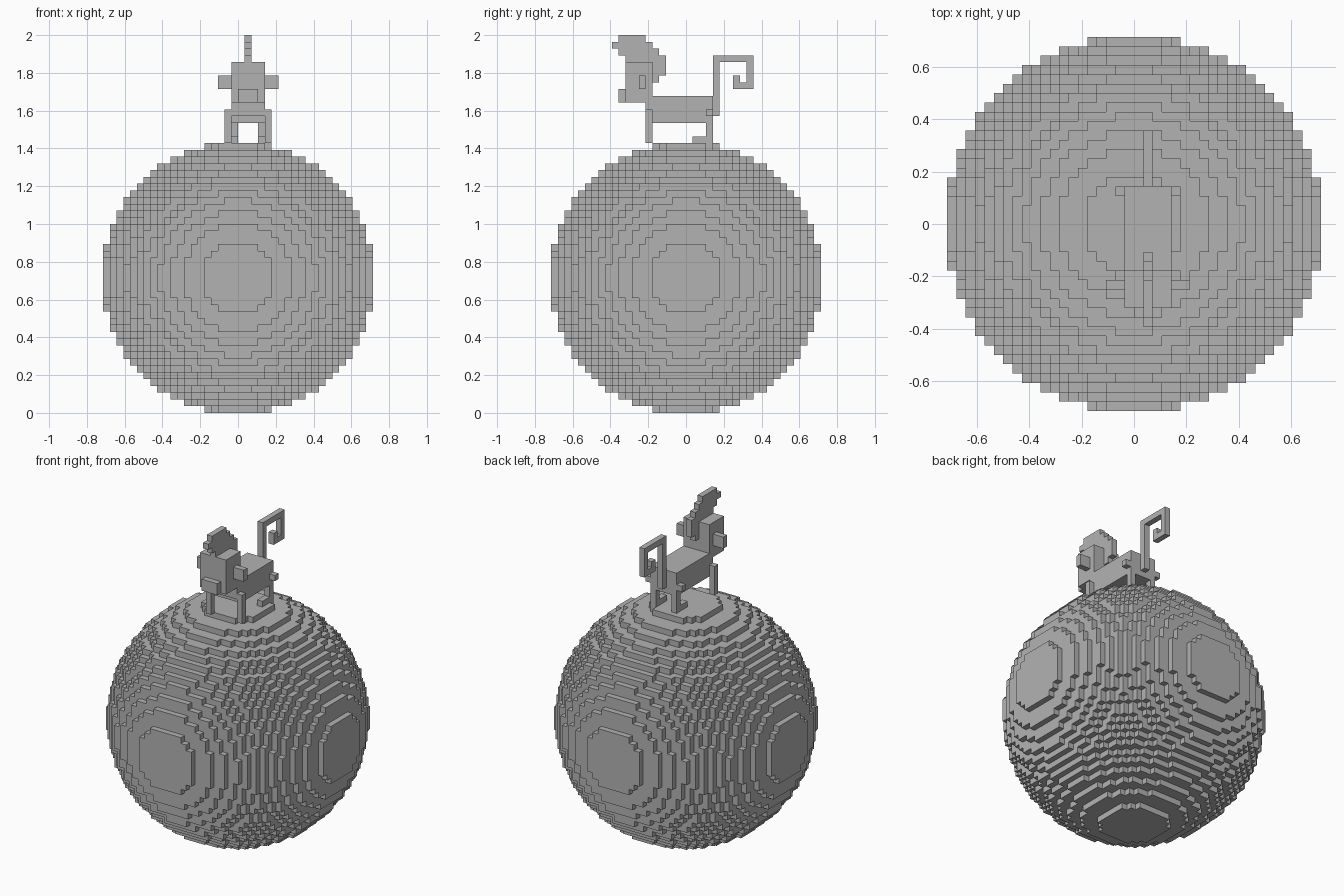
import bpy
import bmesh
from mathutils import Vector

cube = bpy.data.objects.get("Cube")
if cube:
    bpy.data.objects.remove(cube, do_unlink=True)

U = 2 / 56          # edge of one block
BALL = 20           # ball radius in blocks
REACH = 20.2 ** 2   # squared limit for block centres

grey = bpy.data.materials.new("plain_grey")
grey.use_nodes = True
color = (0.45, 0.45, 0.45, 1)
grey.diffuse_color = color
grey.node_tree.nodes["Principled BSDF"].inputs["Base Color"].default_value = color


def finish(name, bm):
    mesh = bpy.data.meshes.new(name)
    bm.to_mesh(mesh)
    bm.free()
    mesh.materials.append(grey)
    obj = bpy.data.objects.new(name, mesh)
    bpy.context.collection.objects.link(obj)
    return obj


def blocks(name, *spans):
    """One object of boxes, each given as x, y and z spans in blocks."""
    bm = bmesh.new()
    for span in spans:
        lo = Vector(a for a, b in span)
        hi = Vector(b for a, b in span)
        for v in bmesh.ops.create_cube(bm, size=1)["verts"]:
            v.co = [(lo[i] if v.co[i] < 0 else hi[i]) * U for i in range(3)]
    return finish(name, bm)


def mirrored(span):
    """Reflect an x span across the middle of the animal."""
    return (3 - span[1], 3 - span[0])


def pair(name, *spans):
    blocks("left_" + name, *spans)
    blocks("right_" + name, *[(mirrored(x), y, z) for x, y, z in spans])


# Stepped ball: keep only the outward faces of filled blocks
def filled(c):
    return sum((n + 0.5) ** 2 for n in c) <= REACH


bm = bmesh.new()
corners = {}


def corner(p):
    if p not in corners:
        corners[p] = bm.verts.new((p[0] * U, p[1] * U, (p[2] + BALL) * U))
    return corners[p]


span = range(-BALL, BALL)
for cell in ((x, y, z) for x in span for y in span for z in span):
    if not filled(cell):
        continue
    for axis in range(3):
        for side in (0, 1):
            near = list(cell)
            near[axis] += 2 * side - 1
            if filled(near):
                continue
            ring = []
            for a, b in ((0, 0), (1, 0), (1, 1), (0, 1)):
                p = list(cell)
                p[axis] += side
                p[(axis + 1) % 3] += a
                p[(axis + 2) % 3] += b
                ring.append(corner(tuple(p)))
            bm.faces.new(ring if side else ring[::-1])
finish("stepped_ball", bm)

# Torso and head
TRUNK = (-1, 4)
blocks("body", (TRUNK, (-5, 4), (43, 47)))
blocks("neck", (TRUNK, (-6, -5), (44, 46)))
blocks("head", (TRUNK, (-9, -5), (46, 52)))
blocks("snout", ((0, 3), (-10, -9), (46, 48)))
pair("ear", ((4, 6), (-7, -6), (48, 50)))

# Legs
pair("front_leg", ((4, 5), (-6, -5), (40, 45)))
pair("hip", ((4, 5), (3, 4), (44, 45)))
pair("rear_leg", ((3, 4), (3, 4), (40, 43)), ((3, 4), (1, 3), (40, 41)))

# Mane crest, one row per height
MID = (1, 2)
rows = [((-5, -4), (49, 50)), ((-5, -3), (50, 52)), ((-9, -3), (52, 53)),
        ((-10, -4), (53, 54)), ((-11, -5), (54, 55)), ((-10, -6), (55, 56))]
blocks("crest", *[(MID, y, z) for y, z in rows])

# Curled tail
curl = [((4, 5), (44, 53)), ((5, 9), (52, 53)), ((9, 10), (48, 53)),
        ((8, 9), (48, 49)), ((7, 8), (48, 50))]
blocks("tail", *[(MID, y, z) for y, z in curl])
